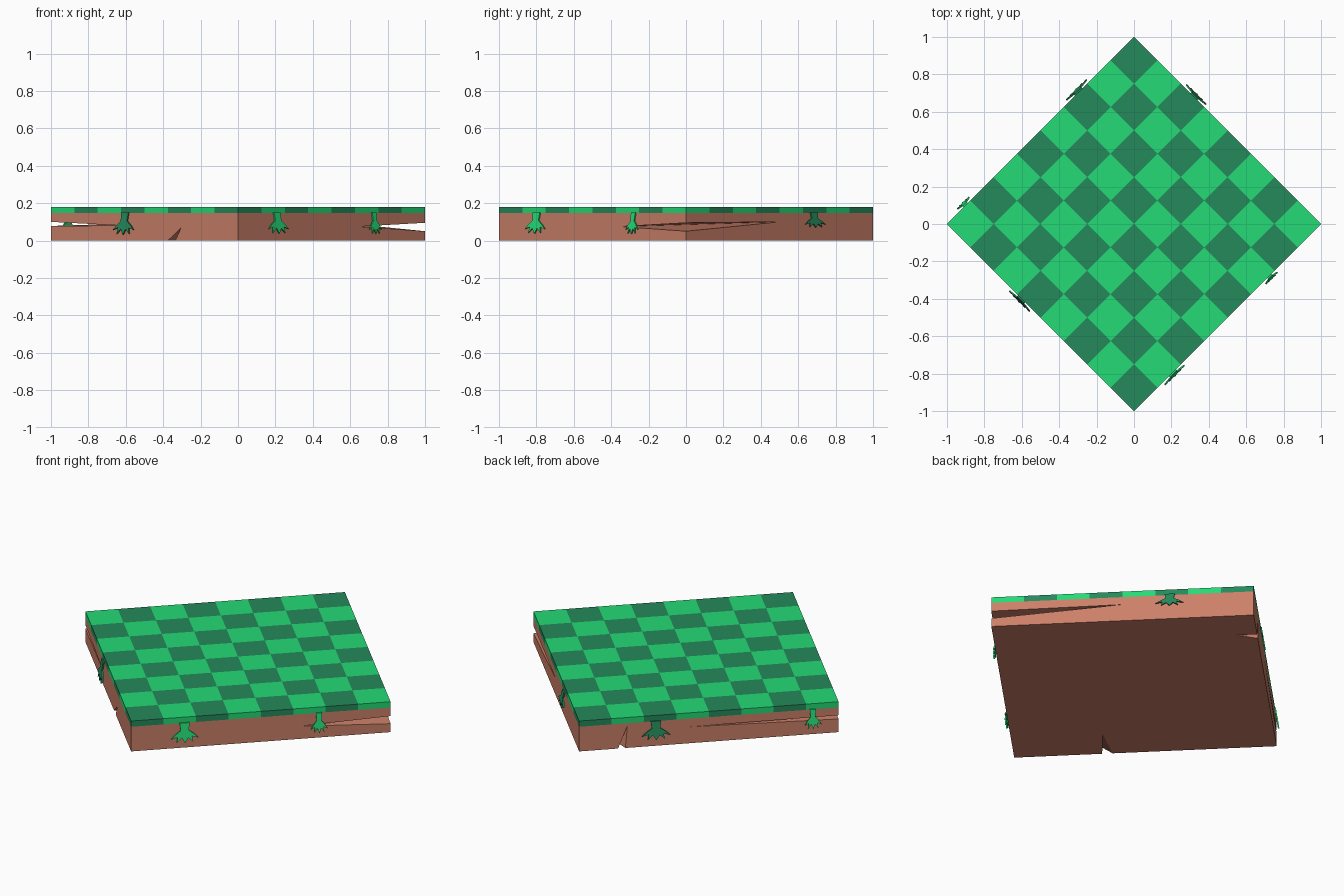
import bpy, bmesh, math
from mathutils import Vector

if "Cube" in bpy.data.objects:
    bpy.data.objects.remove(bpy.data.objects["Cube"])

H = math.sqrt(0.5)            # half the slab's edge length
TOP, SEAM = 0.18, 0.146       # top of the grass, top of the soil


def material(name, rgb):
    m = bpy.data.materials.new(name)
    lin = [(c / 255 / 12.92) if c < 11 else ((c / 255 + 0.055) / 1.055) ** 2.4 for c in rgb]
    m.diffuse_color = (*lin, 1)
    m.use_nodes = True
    m.node_tree.nodes["Principled BSDF"].inputs["Base Color"].default_value = m.diffuse_color
    return m


dark = material("dark_green", (36, 138, 90))
light = material("light_green", (36, 218, 118))
brown = material("soil_brown", (204, 128, 104))


def make(name, bm, *mats):
    bmesh.ops.recalc_face_normals(bm, faces=bm.faces)
    me = bpy.data.meshes.new(name)
    bm.to_mesh(me)
    bm.free()
    for m in mats:
        me.materials.append(m)
    ob = bpy.data.objects.new(name, me)
    bpy.context.collection.objects.link(ob)
    return ob


# Soil slab, a square standing on its corner
bm = bmesh.new()
low = [bm.verts.new((x, y, 0)) for x, y in ((0, -1), (1, 0), (0, 1), (-1, 0))]
high = [bm.verts.new((v.co.x, v.co.y, SEAM)) for v in low]
bm.faces.new(low[::-1])
bm.faces.new(high)
for i in range(4):
    j = (i + 1) % 4
    bm.faces.new((low[i], low[j], high[j], high[i]))
soil = make("soil_slab", bm, brown)

# Cracks: wedges with an inner ridge a-b and an open edge c-d
cracks = [
    ((0.65, -0.35, 0.075), (0.5, 0.5, 0.1), (1, 0, 0.095), (1, 0, 0.05)),
    ((-0.62, -0.38, 0.08), (-0.42, 0.58, 0.097), (-1, 0, 0.1), (-1, 0, 0.078)),
    ((-0.305, -0.695, 0.067), (-0.2, -0.5, 0), (-0.375, -0.625, 0), (-0.335, -0.665, 0)),
    ((-0.186, 0.814, 0.13), (-0.06, 0.77, 0), (-0.15, 0.85, 0), (-0.178, 0.822, 0)),
]
bm = bmesh.new()
for pts in cracks:
    a, b, c, d = map(Vector, pts)
    mid = (a + b) / 2
    ext = (a + (a - b) * 0.1, b + (b - a) * 0.1,
           mid + (c - mid) * 1.5, mid + (d - mid) * 1.5)
    v = [bm.verts.new(p) for p in ext]
    for f in ((0, 1, 2), (0, 3, 1), (0, 2, 3), (1, 3, 2)):
        bm.faces.new([v[k] for k in f])
cutter = make("crack_cutter", bm, brown)
cutter.hide_render = True
cutter.hide_viewport = True
cutter.display_type = 'WIRE'
mod = soil.modifiers.new("cracks", 'BOOLEAN')
mod.operation = 'DIFFERENCE'
mod.solver = 'EXACT'
mod.object = cutter

# Checkered grass layer of 8 x 8 tiles
bm = bmesh.new()
bmesh.ops.create_grid(bm, x_segments=8, y_segments=8, size=H)
for f in bm.faces:
    c = f.calc_center_median()
    f.material_index = sum(int((k + H) / (H / 4)) for k in c.xy) % 2
    if f.normal.z < 0:
        f.normal_flip()
me = bpy.data.meshes.new("grass_layer")
bm.to_mesh(me)
bm.free()
me.materials.append(dark)
me.materials.append(light)
grass = bpy.data.objects.new("grass_layer", me)
bpy.context.collection.objects.link(grass)
grass.location.z = TOP
grass.rotation_euler.z = math.pi / 4
mod = grass.modifiers.new("thickness", 'SOLIDIFY')
mod.thickness = TOP - SEAM
mod.offset = -1

# Hanging leaves: half outline as (sideways 0..1, drop 0..1)
half = [(0.36, 0), (0.3, 0.38), (0.65, 0.55), (1, 0.78), (0.52, 0.68),
        (0.6, 0.96), (0.24, 0.74)]
outline = half + [(0, 1)] + [(-x, t) for x, t in reversed(half)]


def leaf(name, p, q, frac, width, drop, mat):
    p, q = Vector((*p, 0)), Vector((*q, 0))
    u = (q - p).normalized()
    n = Vector((u.y, -u.x, 0))
    bm = bmesh.new()
    loops = []
    for lift in (0, 0.008):
        loops.append([bm.verts.new(
            p.lerp(q, frac) + u * x * width / 2 + n * (0.001 + 0.016 * t + lift)
            + Vector((0, 0, SEAM + 0.003 - drop * t))) for x, t in outline])
    back, front = loops
    bm.faces.new(back)
    bm.faces.new(front[::-1])
    for i in range(len(back)):
        j = (i + 1) % len(back)
        bm.faces.new((back[i], front[i], front[j], back[j]))
    make(name, bm, mat)


S, E, N, W = (0, -1), (1, 0), (0, 1), (-1, 0)
leaf("leaf_front_right_a", S, E, 0.205, 0.15, 0.112, light)
leaf("leaf_front_right_b", S, E, 0.723, 0.09, 0.115, light)
leaf("leaf_back_right", E, N, 0.68, 0.15, 0.08, dark)
leaf("leaf_back_left_a", N, W, 0.295, 0.155, 0.105, dark)
leaf("leaf_back_left_b", N, W, 0.9, 0.09, 0.11, light)
leaf("leaf_front_left", W, S, 0.4, 0.155, 0.118, dark)
